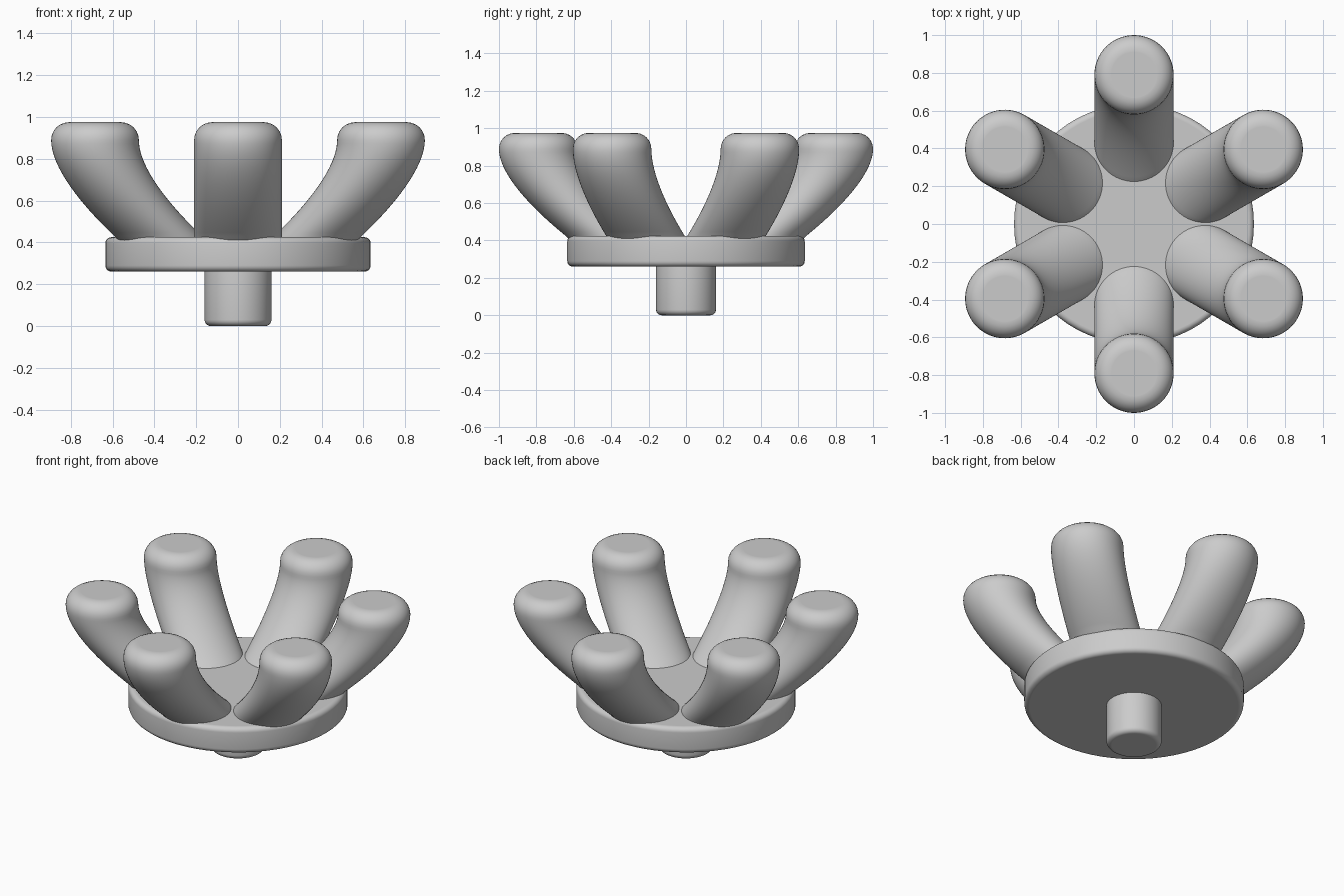
import bpy
import bmesh
import math
from mathutils import Vector, Matrix

SIDES = 64

if "Cube" in bpy.data.objects:
    bpy.data.objects.remove(bpy.data.objects["Cube"], do_unlink=True)

grey = bpy.data.materials.new("plain grey")
grey.use_nodes = True
colour = (0.6, 0.6, 0.6, 1.0)
grey.diffuse_color = colour
grey.node_tree.nodes["Principled BSDF"].inputs["Base Color"].default_value = colour


def fillet(radius, z, size, upward, centre=0.0, steps=6):
    """Rings rounding a rim, from the wall to the flat cap at height z."""
    sign = 1 if upward else -1
    rings = []
    for i in range(steps + 1):
        a = math.pi / 2 * i / steps
        rings.append((centre, z - sign * size * (1 - math.sin(a)),
                      radius - size * (1 - math.cos(a))))
    rings.append((centre, z, radius - size * 1.05))
    return rings


def stack(name, rings, turn=0.0):
    """Skin a stack of level circles given as (centre x, z, radius)."""
    bm = bmesh.new()
    loops = []
    for cx, z, r in rings:
        loops.append([bm.verts.new((cx + r * math.cos(math.tau * k / SIDES),
                                    r * math.sin(math.tau * k / SIDES), z))
                      for k in range(SIDES)])
    for low, high in zip(loops, loops[1:]):
        for k in range(SIDES):
            n = (k + 1) % SIDES
            bm.faces.new((low[k], low[n], high[n], high[k]))
    bm.faces.new(loops[0][::-1])
    bm.faces.new(loops[-1])
    bm.transform(Matrix.Rotation(turn, 4, "Z"))
    bmesh.ops.recalc_face_normals(bm, faces=bm.faces)
    mesh = bpy.data.meshes.new(name)
    bm.to_mesh(mesh)
    bm.free()
    mesh.materials.append(grey)
    obj = bpy.data.objects.new(name, mesh)
    bpy.context.collection.objects.link(obj)
    bpy.ops.object.select_all(action="DESELECT")
    obj.select_set(True)
    bpy.context.view_layer.objects.active = obj
    bpy.ops.object.shade_smooth_by_angle(angle=math.radians(35))
    return obj


def rounded_disc(name, radius, bottom, top, size):
    stack(name, fillet(radius, bottom, size, False)[::-1]
          + fillet(radius, top, size, True))


# Stem and round base plate
rounded_disc("stem", 0.16, 0.0, 0.3, 0.03)
rounded_disc("base_plate", 0.635, 0.26, 0.425, 0.03)

# Curved arm: leans outward from the plate and straightens at the tip
ARM = 0.21
p0, p1, p2, p3 = (Vector(p) for p in
                  ((0.44, 0.43), (0.60, 0.56), (0.79, 0.75), (0.79, 0.89)))
arm_rings = [(0.34, 0.33, ARM)]
for i in range(24):
    t = i / 24
    s = 1 - t
    p = p0 * s**3 + p1 * 3 * s * s * t + p2 * 3 * s * t * t + p3 * t**3
    arm_rings.append((p.x, p.y, ARM))
arm_rings += fillet(ARM, 0.975, 0.085, True, centre=p3.x)

# Six arms around the plate
for k in range(6):
    stack(f"arm_{k + 1}", arm_rings, math.radians(30 + 60 * k))
